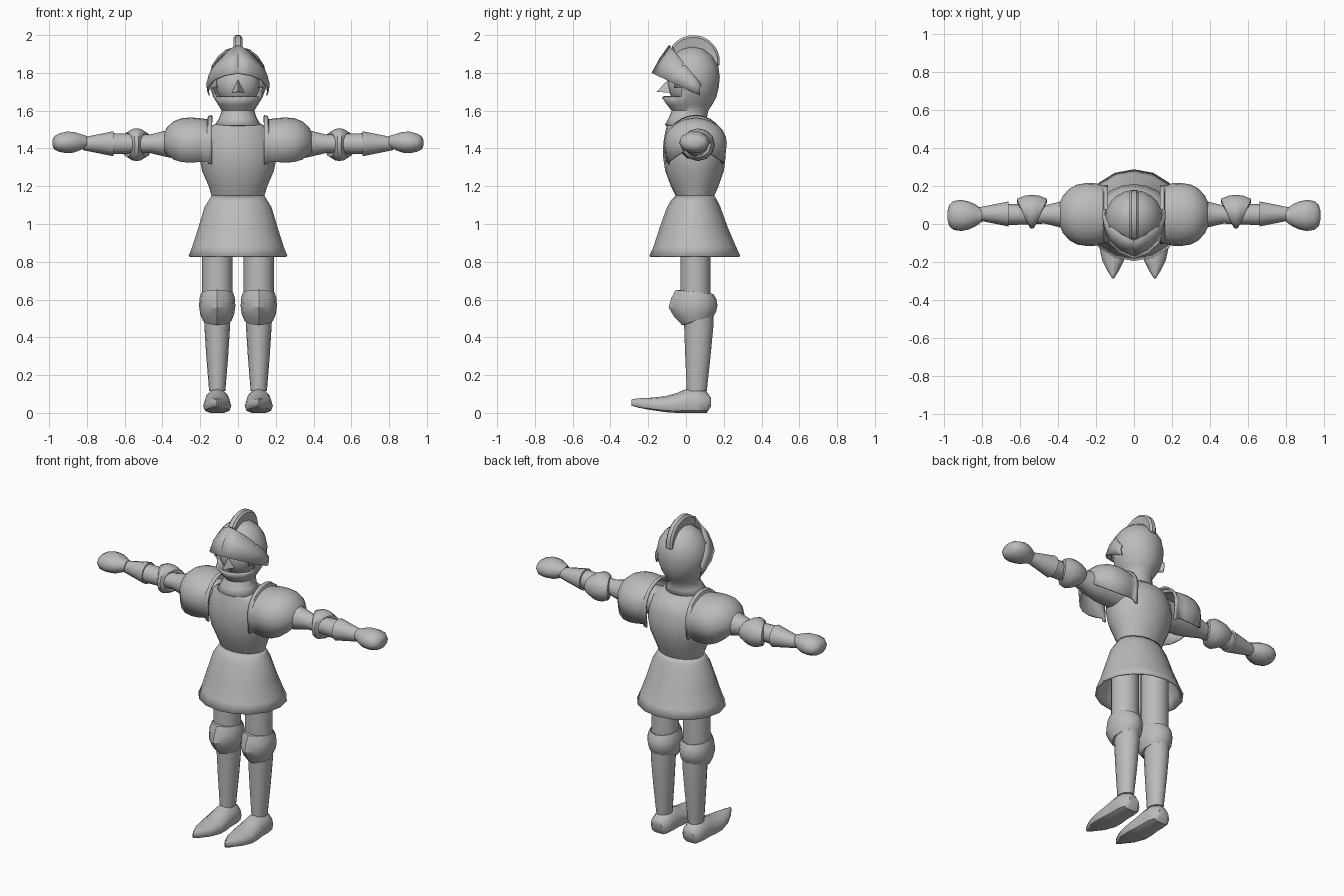
import bpy, bmesh, math
from mathutils import Vector

if "Cube" in bpy.data.objects:
    bpy.data.objects.remove(bpy.data.objects["Cube"])

steel = bpy.data.materials.new("steel_grey")
steel.diffuse_color = (0.5, 0.5, 0.5, 1)
steel.use_nodes = True
steel.node_tree.nodes["Principled BSDF"].inputs["Base Color"].default_value = steel.diffuse_color


def lerp(a, b, t):
    return a + (b - a) * t


def finish(name, bm, mirror=False, thick=0, angle=50):
    """Turn a bmesh into a shaded object, optionally mirrored and thickened."""
    bmesh.ops.remove_doubles(bm, verts=bm.verts, dist=0.0004)
    bmesh.ops.recalc_face_normals(bm, faces=bm.faces)
    me = bpy.data.meshes.new(name)
    bm.to_mesh(me)
    bm.free()
    me.materials.append(steel)
    ob = bpy.data.objects.new(name, me)
    bpy.context.collection.objects.link(ob)
    bpy.ops.object.select_all(action='DESELECT')
    ob.select_set(True)
    bpy.context.view_layer.objects.active = ob
    bpy.ops.object.shade_smooth_by_angle(angle=math.radians(angle))
    if thick:
        m = ob.modifiers.new("thickness", 'SOLIDIFY')
        m.thickness, m.offset = thick, -1
    if mirror:
        m = ob.modifiers.new("mirror", 'MIRROR')
        m.use_clip = False
        m.use_mirror_merge = False
    return ob


def loft(rings, closed=True, cap=True):
    """Skin a list of equal-length point rings."""
    bm = bmesh.new()
    rows = [[bm.verts.new(p) for p in r] for r in rings]
    n = len(rows[0])
    for a, b in zip(rows, rows[1:]):
        for i in range(n if closed else n - 1):
            j = (i + 1) % n
            bm.faces.new((a[i], a[j], b[j], b[i]))
    if cap:
        bm.faces.new(rows[0])
        bm.faces.new(rows[-1])
    return bm


def angles(n):
    return [math.tau * i / n for i in range(n)]


def ring_z(z, cx, cy, rx, ry, n=16):
    return [(cx + rx * math.sin(a), cy - ry * math.cos(a), z) for a in angles(n)]


def ring_x(x, cy, cz, ry, rz, n=12):
    return [(x, cy + ry * math.cos(a), cz + rz * math.sin(a)) for a in angles(n)]


# Breastplate: height, half width, front, back
body = [(1.15, .14, -.055, .15), (1.2, .155, -.08, .172), (1.28, .19, -.11, .2),
        (1.36, .205, -.122, .21), (1.43, .2, -.12, .2), (1.49, .175, -.11, .18),
        (1.53, .125, -.1, .13)]
finish("breastplate", loft([ring_z(z, 0, (f + b) / 2, w, (b - f) / 2, 20) for z, w, f, b in body]))

# Flared skirt, open underneath
skirt = [(1.15, .14, -.055, .15), (1.125, .155, -.08, .165), (1.09, .177, -.1, .182),
         (.98, .21, -.14, .222), (.88, .242, -.172, .265), (.83, .262, -.195, .288)]
finish("skirt", loft([ring_z(z, 0, (f + b) / 2, w, (b - f) / 2, 16) for z, w, f, b in skirt],
                     cap=False), thick=.01)

# Helmet with neck collar and a face opening
head = [(1.525, .122, -.112, .115), (1.56, .1, -.092, .11), (1.6, .086, -.076, .118),
        (1.63, .105, -.1, .138), (1.67, .13, -.128, .16), (1.72, .148, -.125, .173),
        (1.78, .152, -.12, .179), (1.84, .138, -.11, .17), (1.89, .105, -.075, .14),
        (1.925, .062, -.025, .095), (1.94, .0, .035, .035)]
bm = loft([ring_z(z, 0, (f + b) / 2, w, (b - f) / 2, 20) for z, w, f, b in head], cap=False)
bm.faces.ensure_lookup_table()
hole = [f for f in bm.faces if 1.67 < f.calc_center_median().z < 1.84
        and f.calc_center_median().y < -.045]
bmesh.ops.delete(bm, geom=hole, context='FACES')
finish("helmet", bm, thick=.012)

# Face and nose inside the opening
bm = bmesh.new()
bmesh.ops.create_uvsphere(bm, u_segments=16, v_segments=10, radius=1)
for v in bm.verts:
    v.co = Vector((v.co.x * .118, v.co.y * .112 + .015, v.co.z * .12 + 1.74))
finish("face", bm)
bm = bmesh.new()
nose = [bm.verts.new(p) for p in ((0, -.085, 1.775), (.034, -.085, 1.695), (-.034, -.085, 1.695),
                                  (0, -.156, 1.7))]
for f in ((0, 1, 3), (0, 3, 2), (1, 2, 3), (0, 2, 1)):
    bm.faces.new([nose[i] for i in f])
finish("nose", bm, angle=30)

# Visor: pointed band from brow to the pivots, half mirrored
low = [(0, -.182), (.075, -.152), (.13, -.1), (.157, -.03), (.161, .035), (.156, .075)]
top = [(0, -.09), (.05, -.07), (.092, -.04), (.135, .0), (.157, .045), (.158, .08)]
rows = []
for (xl, yl), (xt, yt) in zip(low, top):
    a = Vector((xl, yl, 1.8 - (yl + .182) * .47))
    b = Vector((xt, yt, 1.948 - (yt + .09) * 1.22))
    mid = (a + b) / 2 + Vector((.008 if xl else 0, -.004, .004))
    rows.append([a, mid, b])
finish("visor", loft(rows, closed=False, cap=False), mirror=True, thick=.008)

# Crest: curved fin over the crown
fin = []
for i in range(13):
    a = math.radians(lerp(160, -22, i / 12))
    c, s = math.cos(a), math.sin(a)
    r = .14 - (.03 if i in (0, 12) else 0)
    fin.append([(x, .039 + q * c, 1.86 + q * s) for x, q in
                ((-.014, .07), (-.023, r - .012), (-.012, r), (.012, r), (.023, r - .012), (.014, .07))])
finish("crest", loft(fin), angle=40)

# Shoulder guards: domed shells open below, raised collar edge
dome = [(.138, .93, 1.1), (.158, .93, 1.06), (.163, .92, .93), (.2, .99, .97), (.25, 1, 1),
        (.3, .95, .97), (.34, .82, .85), (.375, .58, .62), (.397, .3, .33), (.405, .02, .02)]
rows = []
for x, sy, sz in dome:
    row = [(x, .05 - .155 * sy, 1.43 - .105 * sz)]
    for i in range(13):
        a = math.pi * i / 12
        row.append((x, .05 - .166 * sy * math.cos(a), 1.43 + .134 * sz * math.sin(a)))
    row.append((x, .05 + .155 * sy, 1.43 - .105 * sz))
    rows.append(row)
finish("shoulder_guard", loft(rows, closed=False, cap=False), mirror=True, thick=.01)

# Arm tubes
upper = [(.13, .09), (.3, .085), (.38, .07), (.47, .048), (.56, .052), (.665, .056)]
finish("upper_arm", loft([ring_x(x, .05, 1.425, r, r) for x, r in upper]), mirror=True)
finish("forearm_cuff", loft([ring_x(x, .053, 1.425, r, r) for x, r in ((.66, .066), (.82, .034))]),
       mirror=True)

# Elbow guard: band wider at the back
rows = []
for s, r in ((-1, .05), (-1, .068), (-.45, .086), (0, .089), (.45, .086), (1, .068), (1, .05)):
    row = []
    for a in angles(12):
        w = lerp(.02, .08, (1 + math.cos(a)) / 2)
        row.append((.537 + s * w, .064 + r * math.cos(a), 1.42 + r * .97 * math.sin(a)))
    rows.append(row)
finish("elbow_guard", loft(rows, cap=False), mirror=True, angle=35)

# Fist
fist = [(.8, .033, .032), (.835, .058, .045), (.87, .074, .058), (.91, .082, .06),
        (.95, .076, .05), (.973, .055, .036), (.981, .025, .018)]
finish("fist", loft([ring_x(x, .045, 1.435 - (x - .8) * .03, ry, rz, 10) for x, ry, rz in fist]),
       mirror=True)

# Leg: thigh and shin
finish("thigh", loft([ring_z(z, .11, .05, .08, .08) for z in (1.0, .55)]), mirror=True)
shin = [(.56, .072, -.015, .145), (.46, .068, -.01, .145), (.3, .058, -.004, .13),
        (.115, .043, .004, .11)]
finish("shin", loft([ring_z(z, .11, (f + b) / 2, w, (b - f) / 2) for z, w, f, b in shin]), mirror=True)

# Knee guard: tall pointed front, narrow back
knee = [(1, .078, -.03, .14), (1, .083, -.055, .145), (.55, .094, -.078, .16), (0, .096, -.092, .167),
        (-.55, .09, -.062, .16), (-1, .076, -.022, .145), (-1, .066, -.005, .14)]
rows = []
for s, w, f, b in knee:
    row = []
    for i, a in enumerate(angles(12)):
        t = (1 + math.cos(a)) / 2
        h = lerp(.06, .092, t)
        y = .05 - math.cos(a) * ((.05 - f) * (1 if i == 0 else .9) if math.cos(a) > 0 else b - .05)
        row.append((.11 + w * math.sin(a), y, lerp(.57, .558, t) + s * h))
    rows.append(row)
finish("knee_guard", loft(rows, cap=False), mirror=True, angle=35)

# Pointed shoe: y, half width, sole height, top height
shoe = [(.132, .035, .035, .08), (.11, .058, 0, .112), (.06, .068, 0, .128), (.0, .068, 0, .126),
        (-.05, .073, 0, .105), (-.11, .075, .004, .088), (-.19, .058, .016, .08),
        (-.25, .028, .027, .077), (-.288, .004, .038, .072)]
rows = []
for y, w, z0, z1 in shoe:
    row = []
    for a in angles(12):
        z = lerp(z0, z1, .4) + math.sin(a) * (z1 - z0) * .6
        row.append((.11 + w * math.cos(a), y, max(z0, z)))
    rows.append(row)
finish("shoe", loft(rows), mirror=True, angle=40)
